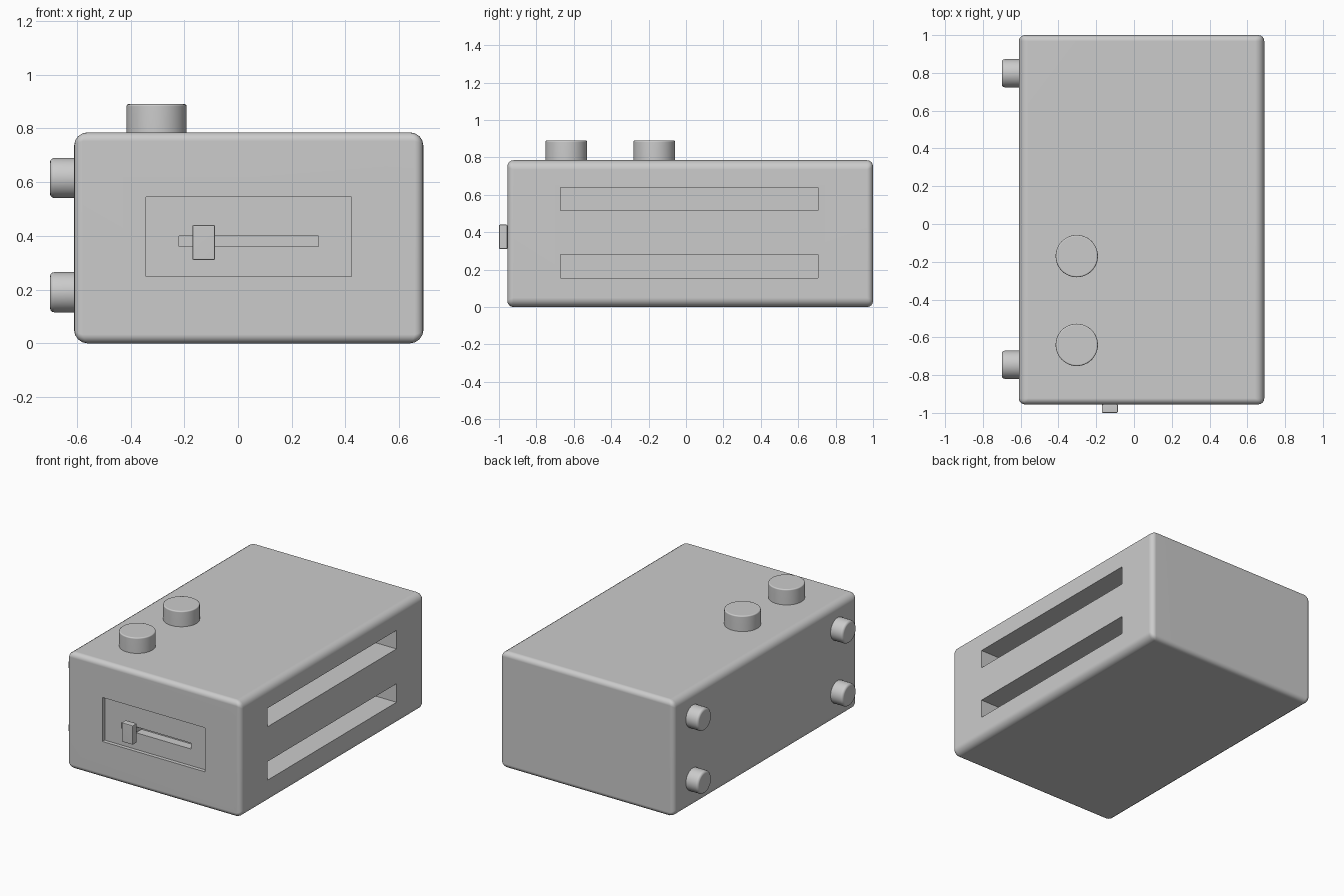
import bpy
import bmesh
from math import pi, radians

default_cube = bpy.data.objects.get("Cube")
if default_cube:
    bpy.data.objects.remove(default_cube, do_unlink=True)

GREY = (0.6, 0.6, 0.6, 1)
grey = bpy.data.materials.new("plain_grey")
grey.use_nodes = True
grey.diffuse_color = GREY
grey.node_tree.nodes["Principled BSDF"].inputs["Base Color"].default_value = GREY


def activate(obj):
    bpy.ops.object.select_all(action="DESELECT")
    obj.select_set(True)
    bpy.context.view_layer.objects.active = obj


def apply_modifiers(obj):
    activate(obj)
    for mod in list(obj.modifiers):
        bpy.ops.object.modifier_apply(modifier=mod.name)


def smooth(obj):
    activate(obj)
    bpy.ops.object.shade_smooth_by_angle(angle=radians(40))
    weighted = obj.modifiers.new("even_normals", "WEIGHTED_NORMAL")
    weighted.keep_sharp = True


def box(name, low, high):
    """Box between two opposite corners."""
    center = [(a + b) / 2 for a, b in zip(low, high)]
    bpy.ops.mesh.primitive_cube_add(size=1, location=center)
    obj = bpy.context.object
    obj.name = name
    obj.scale = [b - a for a, b in zip(low, high)]
    bpy.ops.object.transform_apply(location=True, rotation=False, scale=True)
    obj.data.materials.append(grey)
    return obj


def bevel(obj, width, segments=3, **options):
    mod = obj.modifiers.new("rounded_edges", "BEVEL")
    mod.width = width
    mod.segments = segments
    for key, value in options.items():
        setattr(mod, key, value)


def carve(target, low, high):
    """Cut a box-shaped recess into the target."""
    cutter = box("cutter", low, high)
    cutter.hide_render = True
    mod = target.modifiers.new("recess", "BOOLEAN")
    mod.operation = "DIFFERENCE"
    mod.solver = "EXACT"
    mod.object = cutter
    apply_modifiers(target)
    bpy.data.objects.remove(cutter, do_unlink=True)


def peg(name, location, radius, depth, rotation, edge):
    """Round peg with a softened rim."""
    bpy.ops.mesh.primitive_cylinder_add(vertices=48, radius=radius, depth=depth,
                                        location=location, rotation=rotation)
    obj = bpy.context.object
    obj.name = name
    obj.data.materials.append(grey)
    bevel(obj, edge, limit_method="ANGLE", angle_limit=radians(40))
    apply_modifiers(obj)
    smooth(obj)


# Body: the long edges are rounder than those around the two ends
body = box("body", (-0.61, -0.955, 0), (0.69, 1, 0.785))
bm = bmesh.new()
bm.from_mesh(body.data)
weight = bm.edges.layers.float.new("bevel_weight_edge")
for edge in bm.edges:
    a, b = edge.verts
    edge[weight] = 1.0 if abs(a.co.y - b.co.y) > 1 else 0.65
bm.to_mesh(body.data)
bm.free()
bevel(body, 0.05, 4, limit_method="WEIGHT")
apply_modifiers(body)

# Two deep bread slots
for bottom, top in ((0.155, 0.28), (0.515, 0.64)):
    carve(body, (-0.35, -0.67, bottom), (0.8, 0.705, top))

# Shallow front panel with the lever groove
carve(body, (-0.343, -1.1, 0.248), (0.423, -0.93, 0.545))
carve(body, (-0.22, -1.1, 0.36), (0.3, -0.87, 0.4))
smooth(body)

# Lever with its stem running into the groove
box("lever_stem", (-0.15, -0.96, 0.365), (-0.105, -0.865, 0.395))
lever = box("lever_knob", (-0.17, -1, 0.31), (-0.085, -0.955, 0.44))
bevel(lever, 0.006, 2)
apply_modifiers(lever)
smooth(lever)

# Round buttons
for i, y in enumerate((-0.64, -0.17), 1):
    peg(f"button_{i}", (-0.303, y, 0.825), 0.112, 0.13, (0, 0, 0), 0.008)

# Feet
for end, y in (("front", -0.745), ("back", 0.798)):
    for level, z in (("lower", 0.19), ("upper", 0.615)):
        peg(f"{end}_{level}_foot", (-0.645, y, z), 0.075, 0.11, (0, pi / 2, 0), 0.017)
